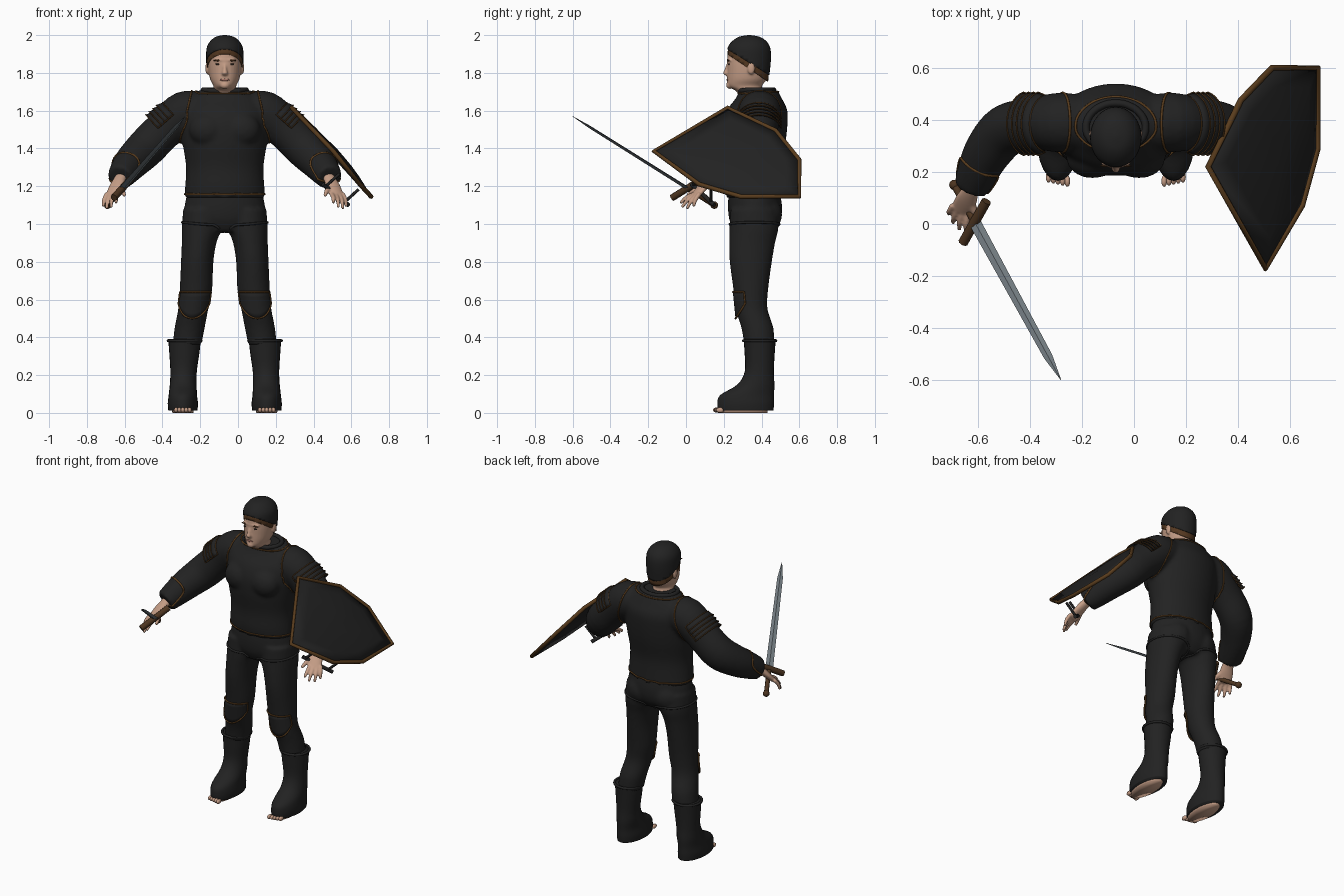
import bpy, bmesh, math
from math import sin, cos, pi
from mathutils import Vector
from mathutils.bvhtree import BVHTree

if "Cube" in bpy.data.objects:
    bpy.data.objects.remove(bpy.data.objects["Cube"], do_unlink=True)
MID = Vector((-0.07, 0, 0))  # centre line of the body
SIDES = (1, -1)


def material(name, r, g, b):
    m = bpy.data.materials.new(name)
    m.use_nodes = True
    m.diffuse_color = (r, g, b, 1)
    node = m.node_tree.nodes["Principled BSDF"]
    node.inputs["Base Color"].default_value = (r, g, b, 1)
    node.inputs["Roughness"].default_value = 0.7
    return m


CLOTH = material("black cloth", .016, .016, .016)
TRIM = material("brown trim", .1, .045, .012)
SKIN = material("skin", .56, .34, .24)
HAIR = material("brown hair", .09, .04, .015)
STEEL = material("steel", .17, .2, .22)
WOOD = material("dark wood", .075, .036, .015)
LIP = material("lips", .36, .17, .13)
EYE = material("dark eyes", .03, .02, .015)


def finish(name, data, mat, loc=MID):
    ob = bpy.data.objects.new(name, data)
    bpy.context.collection.objects.link(ob)
    ob.location = loc
    data.materials.append(mat)
    return ob


def solid(name, bm, mat, voxel=0, loc=MID, smooth=True, thick=0):
    """Turn a bmesh into an object; voxel fuses overlapping lumps into one skin."""
    bmesh.ops.recalc_face_normals(bm, faces=bm.faces[:])
    for f in bm.faces:
        f.smooth = smooth
    me = bpy.data.meshes.new(name)
    bm.to_mesh(me)
    bm.free()
    ob = finish(name, me, mat, loc)
    if voxel:
        r = ob.modifiers.new("fuse", 'REMESH')
        r.mode, r.voxel_size, r.use_smooth_shade = 'VOXEL', voxel, True
        s = ob.modifiers.new("soften", 'SMOOTH')
        s.factor, s.iterations = 0.5, 4
    if thick:
        ob.modifiers.new("thickness", 'SOLIDIFY').thickness = thick
    return ob


def dense(rows, k=4):
    rows = [Vector(r) for r in rows]
    out = []
    for i in range(len(rows) - 1):
        a, b, c = rows[max(i - 1, 0)], rows[i], rows[i + 1]
        d = rows[min(i + 2, len(rows) - 1)]
        for j in range(k):
            t = j / k
            out.append((b * 2 + (c - a) * t + (a * 2 - b * 5 + c * 4 - d) * t * t
                        + (b * 3 - a - c * 3 + d) * t ** 3) * 0.5)
    return out + [rows[-1]]


def loft(bm, rows, s=1, level=False, n=24, k=4):
    """Skin ellipses given as x, y, z, width radius, depth radius."""
    rows = dense([(s * r[0], *r[1:]) for r in rows], k) if k > 1 else [Vector(r) for r in rows]
    pts = [Vector(r[:3]) for r in rows]
    rings = []
    for i, r in enumerate(rows):
        u, v = Vector((1, 0, 0)), Vector((0, 1, 0))
        if not level:
            t = (pts[min(i + 1, len(pts) - 1)] - pts[max(i - 1, 0)]).normalized()
            u = t.cross(Vector((0, 0, 1))).normalized()
            v = u.cross(t)
        ang = [2 * pi * j / n for j in range(n)]
        rings.append([bm.verts.new(pts[i] + u * r[3] * cos(q) + v * r[4] * sin(q)) for q in ang])
    for a, b in zip(rings, rings[1:]):
        for j in range(n):
            bm.faces.new((a[j], a[j - 1], b[j - 1], b[j]))
    bm.faces.new(rings[0])
    bm.faces.new(rings[-1][::-1])


def ball(bm, c, r):
    made = bmesh.ops.create_uvsphere(bm, u_segments=16, v_segments=10, radius=1)
    for v in made["verts"]:
        v.co = Vector((v.co.x * r[0], v.co.y * r[1], v.co.z * r[2])) + Vector(c)


def cord(name, lines, mat, r=.005, closed=True, loc=MID):
    cu = bpy.data.curves.new(name, 'CURVE')
    cu.dimensions, cu.bevel_depth, cu.bevel_resolution, cu.use_fill_caps = '3D', r, 2, True
    for line in lines:
        sp = cu.splines.new('POLY')
        sp.points.add(len(line) - 1)
        for p, co in zip(sp.points, line):
            p.co = (*co, 1)
        sp.use_cyclic_u = closed
    return finish(name, cu, mat, loc)


def surface(ob):
    bpy.context.view_layer.update()
    return BVHTree.FromObject(ob, bpy.context.evaluated_depsgraph_get())


def ring(tree, c, e, f, s=1, n=48):
    """Loop spanned by vectors e and f, laid onto a surface."""
    out = []
    for j in range(n):
        q = 2 * pi * j / n
        p = Vector(c) + Vector(e) * cos(q) + Vector(f) * sin(q)
        out.append(tree.find_nearest(Vector((s * p.x, p.y, p.z)))[0])
    return out


def patch(bm, fn, nu=14, nv=5):
    g = [[bm.verts.new(fn(i / nu, j / nv)) for j in range(nv + 1)] for i in range(nu + 1)]
    for a, b in zip(g, g[1:]):
        for j in range(nv):
            bm.faces.new((a[j], b[j], b[j + 1], a[j + 1]))
    edge = [c[0] for c in g] + g[-1][1:] + [c[-1] for c in g[-2::-1]] + g[0][-2:0:-1]
    return [v.co.copy() for v in edge]


# Tunic: torso, chest and sleeves
bm = bmesh.new()
loft(bm, [(0, .36, 1.14, .215, .145), (0, .355, 1.2, .21, .147), (0, .355, 1.3, .205, .147),
          (0, .357, 1.42, .222, .168), (0, .362, 1.52, .232, .175), (0, .375, 1.6, .23, .162),
          (0, .385, 1.66, .2, .125), (0, .385, 1.71, .13, .1)], level=True, n=40)
for s in SIDES:
    ball(bm, (s * .09, .25, 1.5), (.1, .075, .09))
    loft(bm, [(.1, .39, 1.6, .1, .09), (.21, .39, 1.59, .115, .115), (.32, .385, 1.5, .1, .105),
              (.42, .36, 1.4, .1, .105), (.49, .28, 1.33, .092, .095), (.53, .2, 1.28, .08, .082),
              (.555, .14, 1.245, .068, .068)], s)
tunic = solid("tunic", bm, CLOTH, .012)
tree = surface(tunic)
cord("tunic_hem", [ring(tree, (0, .36, 1.155), (.23, 0, 0), (0, .16, 0))], TRIM)
cord("collar_trim", [ring(tree, (0, .375, 1.7), (.155, 0, 0), (0, .115, 0))], TRIM)
cord("collar", [ring(tree, (0, .37, 1.72), (.115, 0, 0), (0, .095, 0))], CLOTH, .014)
cord("shoulder_seams", [ring(tree, (.205, .385, 1.58), (-.03, 0, .13), (0, .13, 0), s) for s in SIDES], TRIM)
cord("cuff_trims", [ring(tree, (.538, .18, 1.268), (.075, .045, 0), (-.03, .05, .06), s) for s in SIDES], TRIM, .006)

# Layered shoulder plates
bm = bmesh.new()
rims = []
for s in SIDES:
    for i in range(4):
        def band(u, v, s=s, i=i):
            q = (u - .5) * 2.7
            d = .025 * i + .034 * v
            r = .112 + .012 * v
            out = r * cos(q)
            return (s * (.255 + .74 * d + .67 * out), .385 + r * sin(q), 1.56 - .67 * d + .74 * out)
        rims.append(patch(bm, band, nv=2))
solid("shoulder_plates", bm, CLOTH, thick=.006)
cord("shoulder_plate_trims", rims, TRIM, .003)

# Trousers: hips and legs
bm = bmesh.new()
loft(bm, [(0, .36, 1.2, .19, .13), (0, .365, 1.1, .212, .143), (0, .365, 1.02, .21, .135),
          (0, .36, .96, .13, .1)], level=True, n=40)
for s in SIDES:
    ball(bm, (s * .09, .41, 1.05), (.1, .1, .1))
    loft(bm, [(.115, .36, 1.08, .105, .125), (.122, .36, .98, .106, .13), (.136, .35, .9, .092, .122),
              (.146, .343, .8, .086, .112), (.153, .343, .65, .086, .092), (.167, .347, .55, .08, .085),
              (.186, .378, .45, .08, .085), (.2, .388, .36, .076, .08)], s, level=True)
trousers = solid("trousers", bm, CLOTH, .011)
tree = surface(trousers)
cord("shorts_hems", [ring(tree, (.125, .36, 1), (.12, 0, .01), (0, .14, 0), s) for s in SIDES], CLOTH, .007)

# Knee guards
bm = bmesh.new()
rims = []
for s in SIDES:
    def guard(u, v, s=s):
        q = (u - .5) * 2.3
        z = .64 - v * (.14 - .08 * (2 * u - 1) ** 2)
        k = .64 - z
        return (s * (.155 + .13 * k + .09 * sin(q)), .348 + .1 * k - .1 * cos(q), z)
    rims.append(patch(bm, guard))
solid("knee_guards", bm, CLOTH, thick=.008)
cord("knee_guard_trims", rims, TRIM, .005)

# Boots with bare soles and toes
boots, feet = bmesh.new(), bmesh.new()
tops = []
for s in SIDES:
    loft(boots, [(.213, .39, .385, .086, .085), (.214, .39, .32, .08, .08), (.218, .388, .22, .07, .077),
                 (.22, .37, .15, .071, .098), (.222, .324, .095, .075, .142), (.222, .316, .05, .08, .15),
                 (.222, .316, .012, .077, .147)], s, level=True)
    loft(feet, [(.222, .3, .022, .06, .135), (.222, .3, 0, .055, .13)], s, level=True, k=1) if s > 0 else \
        loft(feet, [(-.222, .3, .022, .06, .135), (-.222, .3, 0, .055, .13)], level=True, k=1)
    for i in range(5):
        ball(feet, (s * (.186 + .018 * i), .165 + .004 * i, .015), (.011, .022, .014))
    tops.append([(s * .213 + .087 * cos(q * pi / 16), .39 + .086 * sin(q * pi / 16), .382) for q in range(32)])
solid("boots", boots, CLOTH)
solid("feet", feet, SKIN)
cord("boot_cuffs", tops, CLOTH, .008)

# Hands with spread fingers
bm = bmesh.new()
for s in SIDES:
    loft(bm, [(.535, .18, 1.27, .034, .03), (.557, .13, 1.235, .033, .024), (.575, .09, 1.195, .042, .021),
              (.596, .05, 1.15, .04, .015)], s)
    tips = [(.575, -.03, 1.11), (.602, -.022, 1.088), (.625, .005, 1.08), (.642, .04, 1.092)]
    for i, tip in enumerate(tips):
        base = Vector((.565 + .02 * i, .045 + .009 * i, 1.16))
        mid = base.lerp(Vector(tip), .55) + Vector((.004, -.004, .006))
        loft(bm, [(*base, .012, .012), (*mid, .0115, .0115), (*tip, .008, .008)], s, n=10)
    loft(bm, [(.56, .1, 1.205, .015, .015), (.543, .05, 1.18, .014, .014), (.53, .005, 1.15, .009, .009)], s, n=10)
solid("hands", bm, SKIN, .0055)

# Head: neck, skull, nose and ears
bm = bmesh.new()
loft(bm, [(0, .38, 1.6, .085, .08), (0, .35, 1.67, .066, .066), (0, .335, 1.705, .062, .072),
          (0, .312, 1.73, .06, .09), (0, .322, 1.765, .077, .104), (0, .328, 1.81, .086, .11),
          (0, .33, 1.86, .09, .112), (0, .333, 1.92, .09, .108), (0, .335, 1.97, .06, .075),
          (0, .335, 1.985, .01, .01)], level=True, n=32)
loft(bm, [(0, .228, 1.85, .009, .012), (0, .216, 1.815, .012, .014), (0, .212, 1.797, .017, .016),
          (0, .222, 1.785, .012, .01)], level=True, n=12)
ball(bm, (0, .232, 1.735), (.026, .02, .02))
ball(bm, (0, .234, 1.868), (.06, .018, .01))
for s in SIDES:
    ball(bm, (s * .092, .345, 1.825), (.011, .02, .034))
head = solid("head", bm, SKIN, .0055)
tree = surface(head)


def feature(name, mat, z, size, xs, lift=0):
    made = bmesh.new()
    for x in xs:
        hit = tree.ray_cast(Vector((x, 0, z)), Vector((0, 1, 0)))[0]
        ball(made, hit - Vector((0, lift, 0)), size)
    solid(name, made, mat)


feature("eyes", EYE, 1.846, (.014, .004, .005), (.036, -.036))
feature("eyebrows", HAIR, 1.866, (.023, .004, .0045), (.038, -.038))
feature("mouth", LIP, 1.763, (.026, .004, .006), (0,))


# Hair and close cap, each trimmed by a sloping plane
def scalp(name, mat, k, front, back):
    made = bmesh.new()
    loft(made, [(0, .333, 1.7, .085 * k, .1 * k), (0, .333, 1.8, .096 * k, .11 * k),
                (0, .333, 1.88, .099 * k, .117 * k), (0, .333, 1.935, .095 * k, .112 * k),
                (0, .335, 1.85 + .12 * k, .075 * k, .088 * k), (0, .335, 1.85 + .142 * k, .045 * k, .052 * k),
                (0, .335, 1.85 + .15 * k, .006, .006)], level=True, n=32)
    bmesh.ops.bisect_plane(made, geom=made.verts[:] + made.edges[:] + made.faces[:], clear_inner=True,
                           plane_co=(0, .21, front), plane_no=(0, front - back, .23))
    solid(name, made, mat, thick=.004)


scalp("hair", HAIR, .965, 1.905, 1.75)
scalp("cap", CLOTH, 1, 1.93, 1.79)

# Sword
ORIGIN = Vector((0, 0, 0))
tip, pommel = Vector((-.28, -.6, 1.57)), Vector((-.69, .15, 1.1))
hilt = pommel.lerp(tip, .19)
bm = bmesh.new()
loft(bm, [(*hilt, .023, .009), (*hilt.lerp(tip, .85), .017, .007), (*tip, .001, .001)],
     n=4, k=1)
solid("sword_blade", bm, STEEL, loc=ORIGIN, smooth=False)
cord("sword_grip", [[pommel, hilt]], WOOD, .014, False, ORIGIN)
cross = Vector((.045, .08, .05))
cord("sword_guard", [[hilt - cross, hilt + cross]], WOOD, .019, False, ORIGIN)
bm = bmesh.new()
ball(bm, pommel, (.02, .02, .02))
solid("sword_pommel", bm, WOOD, loc=ORIGIN)

# Shield: bulged plate, rim and grip
rim = [Vector(p) for p in ((.285, .22, 1.615), (.505, -.17, 1.385), (.645, .07, 1.21), (.705, .29, 1.145),
                           (.705, .6, 1.145), (.53, .6, 1.34), (.41, .475, 1.495))]
centre = sum(rim, Vector()) / len(rim)
outward = Vector((.74, 0, .67))
bm = bmesh.new()
loops = [[bm.verts.new(centre.lerp(p, k) + outward * .03 * (1 - k * k)) for p in rim] for k in (1, .75, .5, .25)]
for a, b in zip(loops, loops[1:]):
    for j in range(len(rim)):
        bm.faces.new((a[j - 1], a[j], b[j], b[j - 1]))
bm.faces.new(loops[-1])
solid("shield_plate", bm, CLOTH, loc=ORIGIN, thick=.012)
cord("shield_rim", [rim], TRIM, .012, loc=ORIGIN)
ends = [Vector((.45, .03, 1.21)), Vector((.585, .15, 1.1))]
cord("shield_grip", [ends], CLOTH, .012, False, ORIGIN)
cord("shield_posts", [[p, p + outward * .1] for p in (ends[0].lerp(ends[1], k) for k in (.1, .85))],
     CLOTH, .008, False, ORIGIN)
